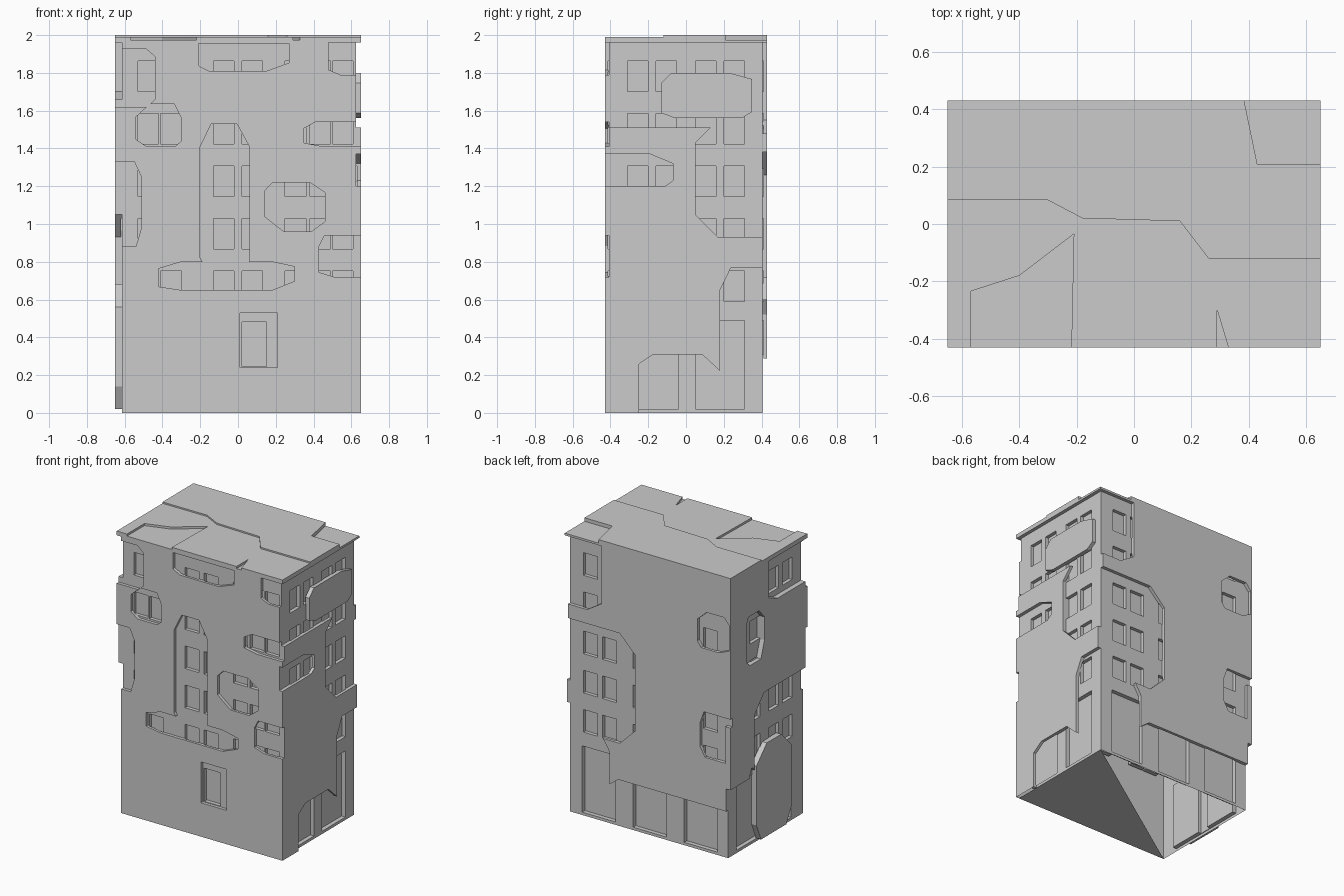
import bpy, bmesh, random

if "Cube" in bpy.data.objects:
    bpy.data.objects.remove(bpy.data.objects["Cube"])

random.seed(4)
X, Y = 0.65, 0.43

# Map (along wall, height, inset from face) to world space
SIDES = {
    "front": lambda u, v, w: (u, -Y + w, v),
    "back": lambda u, v, w: (u, Y - w, v),
    "right": lambda u, v, w: (X - w, u, v),
    "left": lambda u, v, w: (-X + w, u, v),
    "roof": lambda u, v, w: (u, v, 2 - w),
}
DEPTH = {"front": .022, "back": .024, "right": .025, "left": .035}


def prism(bm, side, pts, w0, w1):
    f = SIDES[side]
    a = [bm.verts.new(f(u, v, w0)) for u, v in pts]
    b = [bm.verts.new(f(u, v, w1)) for u, v in pts]
    bm.faces.new(a)
    bm.faces.new(b[::-1])
    for i in range(len(pts)):
        j = (i + 1) % len(pts)
        bm.faces.new((a[j], a[i], b[i], b[j]))


def finish(bm, name):
    bmesh.ops.recalc_face_normals(bm, faces=bm.faces[:])
    me = bpy.data.meshes.new(name)
    bm.to_mesh(me)
    bm.free()
    ob = bpy.data.objects.new(name, me)
    bpy.context.collection.objects.link(ob)
    return ob


def rect(a, b, c, d):
    return [(a, c), (b, c), (b, d), (a, d)]


def chipped(side, a, b, c, d, margin=.04):
    """A rectangle with irregularly broken corners; sides on a wall edge run past it."""
    lim = X if side in ("front", "back") else Y
    lo, hi, ground = a <= -lim, b >= lim, c <= 0
    cornice = d > 1.95
    a, b, c = a - margin * lo, b + margin * hi, c - margin * ground
    w, h = b - a, d - c
    pts = []
    for u, v, su, sv in ((a, c, 1, 1), (b, c, -1, 1), (b, d, -1, -1), (a, d, 1, -1)):
        at_edge = lo if su > 0 else hi
        if at_edge or (ground and sv > 0) or (cornice and sv < 0):
            pts.append((u, v))
            continue
        du = min(random.uniform(.1, .35) * w, .12) * su
        dv = min(random.uniform(.1, .35) * h, .12) * sv
        cut = [(u, v + dv), (u + du, v)]
        pts += cut if su * sv > 0 else cut[::-1]
    return pts


# Broken plaster areas on each wall: left, right, bottom, top
PATCHES = {
    "front": [(-.65, -.44, 1.62, 1.93), (-.21, .27, 1.81, 1.955), (.48, .65, 1.79, 1.96), (-.54, -.3, 1.41, 1.635),
              (.35, .65, 1.41, 1.54), (-.2, .06, .7, 1.53), (-.42, .3, .65, .8), (.14, .46, .96, 1.22),
              (.43, .65, .72, .94), (-.65, -.51, .88, 1.33)],
    "back": [(.36, .65, 1.48, 1.96), (.1, .65, .6, 1.38), (.3, .65, 0, .64), (-.65, .35, 0, .34),
             (-.64, -.39, 1.45, 1.71), (-.65, -.41, .68, 1)],
    "right": [(-.43, .43, 1.51, 1.96), (.05, .43, .93, 1.55), (-.43, -.07, 1.2, 1.37), (.18, .43, 0, .77),
              (-.25, .2, 0, .31)],
    "left": [(-.43, 0, 1.66, 1.96), (.05, .25, 1.3, 1.65), (-.43, .16, 0, 1.05), (.1, .43, 0, .6)],
}

# Solid tower block
bm = bmesh.new()
prism(bm, "roof", rect(-X, X, -Y, Y), 0, 2)
body = finish(bm, "building_body")
cutters = []

# Plaster cutters, one object per wall
for side, boxes in PATCHES.items():
    bm = bmesh.new()
    for box in boxes:
        # tiny depth offsets keep overlapping cutters from being coplanar
        prism(bm, side, chipped(side, *box), -.05, DEPTH[side])
    if side == "front":  # tall entrance niche
        prism(bm, side, rect(.01, .21, .24, .53), -.05, DEPTH[side])
    cutters.append(finish(bm, side + "_plaster_cutter"))

# Window grid and ground floor bays recessed in the wall behind the plaster
WIDTH, HEIGHT, PITCH = .11, .16, .278
side_cols = (-.31, -.16, .05, .2)
COLS = {"front": (-.53, -.41, -.13, .02, .25, .38, .5), "back": (-.53, -.38, -.13, .02, .26, .41),
        "right": side_cols, "left": side_cols}
BAYS = {"front": (), "back": (-.53, -.13, .27), "right": (-.3, .05), "left": (-.3, .05)}
bm = bmesh.new()
for side, cols in COLS.items():
    d = DEPTH[side]
    for c in cols:
        for k in range(5):
            z = .59 + k * PITCH
            prism(bm, side, rect(c, c + WIDTH, z, z + HEIGHT), d - .004, d + .025)
    for b in BAYS[side]:
        prism(bm, side, rect(b, b + .26, .02, .49), d - .004, d + .03)
prism(bm, "front", rect(.02, .15, .245, .48), .015, .05)
cutters.append(finish(bm, "window_cutter"))

# Sunken front half of the roof with a crooked crack line
E = .7
bm = bmesh.new()
prism(bm, "roof", [(-E, .083), (-.3, .083), (-.18, .02), (.16, .01), (.26, -.12), (E, -.12), (E, -.5), (-E, -.5)],
      -.05, .01)
cutters.append(finish(bm, "roof_step_cutter"))

# Missing roof slabs
bm = bmesh.new()
for p in ([(-.57, -.5), (-.57, -.235), (-.4, -.18), (-.21, -.035), (-.22, -.5)],
          [(.29, -.5), (.29, -.3), (.35, -.5)],
          [(.37, .5), (.43, .21), (E, .21), (E, .5)]):
    prism(bm, "roof", p, -.05, .025)
cutters.append(finish(bm, "roof_crack_cutter"))

for c in cutters:
    m = body.modifiers.new(c.name, 'BOOLEAN')
    m.operation, m.solver, m.object = 'DIFFERENCE', 'EXACT', c
    m.use_self = True
    c.hide_render = True

# Apply the cuts and open half of the underside
dg = bpy.context.evaluated_depsgraph_get()
me = bpy.data.meshes.new_from_object(body.evaluated_get(dg))
body.modifiers.clear()
body.data = me
for c in cutters:
    bpy.data.objects.remove(c)
bm = bmesh.new()
bm.from_mesh(me)
under = [f for f in bm.faces if all(abs(v.co.z) < 1e-4 for v in f.verts)]
bmesh.ops.delete(bm, geom=under, context='FACES_ONLY')
bm.faces.new([bm.verts.new(p) for p in ((-.615, -Y, 0), (.625, .406, 0), (.625, -Y, 0))])
bm.to_mesh(me)
bm.free()

# Loose plaster shards left hanging inside the exposed areas
for side, box in (("right", (-.13, .35, 1.56, 1.8)), ("left", (-.26, .14, .02, .68)), ("left", (.18, .43, .5, .94))):
    bm = bmesh.new()
    prism(bm, side, chipped(side, *box, margin=0), 0, DEPTH[side] + .005)
    finish(bm, side + "_plaster_shard")
